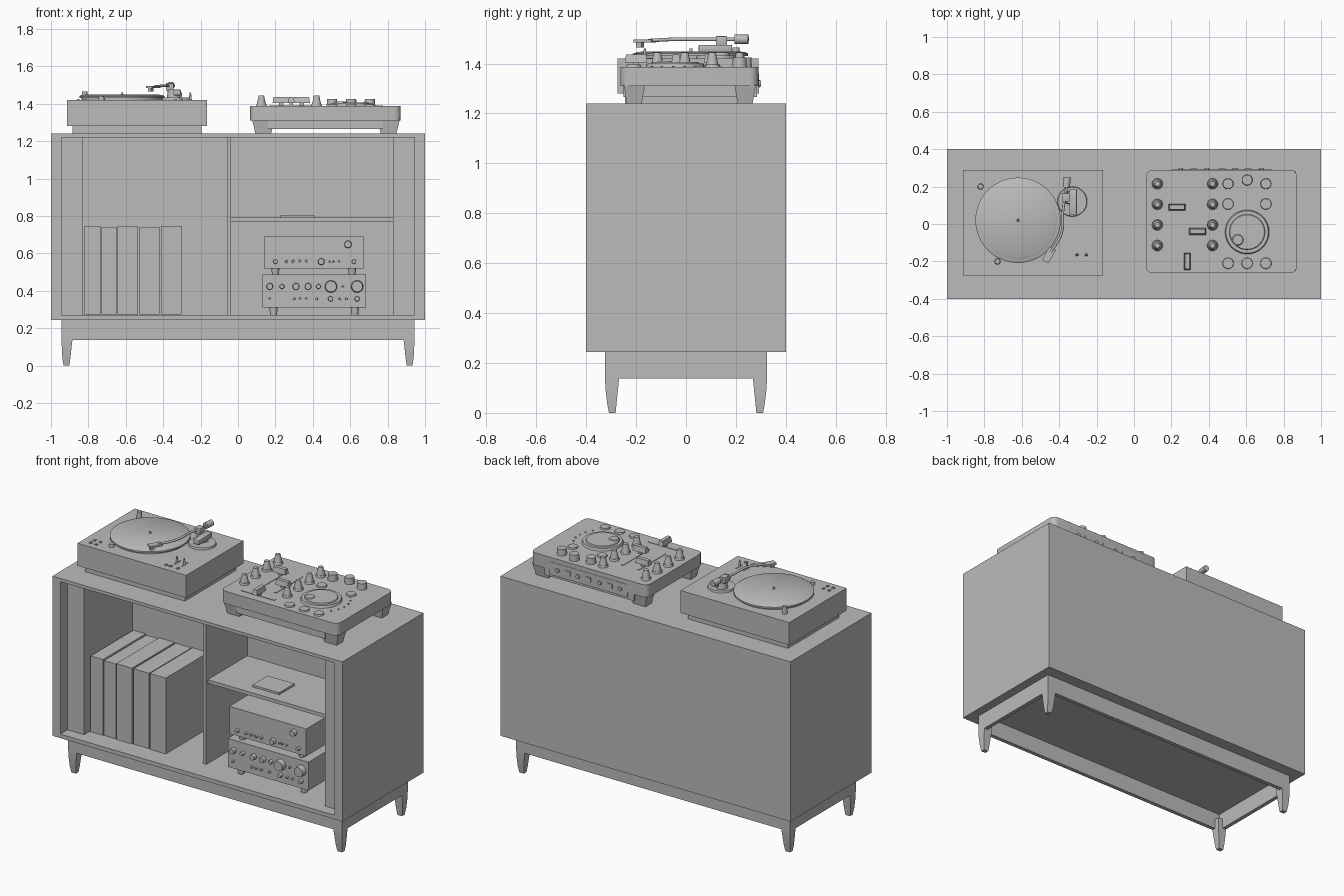
import bpy, bmesh, math
from mathutils import Matrix, Vector

if "Cube" in bpy.data.objects:
    bpy.data.objects.remove(bpy.data.objects["Cube"])

grey = bpy.data.materials.new("plain grey")
grey.diffuse_color = (0.5, 0.5, 0.5, 1)
grey.use_nodes = True
grey.node_tree.nodes["Principled BSDF"].inputs["Base Color"].default_value = grey.diffuse_color


class Part:
    """Collects simple solids and turns them into one named object."""
    def __init__(self):
        self.bm = bmesh.new()

    def box(self, x0, x1, y0, y1, z0, z1, bevel=0, vertical=False):
        r = bmesh.ops.create_cube(self.bm, size=1)
        for v in r["verts"]:
            v.co = ((x0 + x1) / 2 + v.co.x * (x1 - x0),
                    (y0 + y1) / 2 + v.co.y * (y1 - y0),
                    (z0 + z1) / 2 + v.co.z * (z1 - z0))
        if bevel:
            edges = {e for v in r["verts"] for e in v.link_edges}
            if vertical:
                edges = {e for e in edges
                         if abs(e.verts[0].co.z - e.verts[1].co.z) > 1e-4}
            bmesh.ops.bevel(self.bm, geom=list(edges), offset=bevel,
                            segments=4 if vertical else 2, profile=0.5, affect='EDGES')
        return self

    def cyl(self, p, r0, r1, h, axis=(0, 0, 1), n=24):
        d = Vector(axis).normalized()
        m = Matrix.Translation(Vector(p) + d * h / 2) @ d.to_track_quat('Z', 'Y').to_matrix().to_4x4()
        bmesh.ops.create_cone(self.bm, cap_ends=True, segments=n, radius1=r0,
                              radius2=r1, depth=h, matrix=m)
        return self

    def loft(self, rings):
        """Rings of (x0, x1, y0, y1, z) rectangles, joined and capped."""
        loops = [[self.bm.verts.new(c) for c in
                  ((a, c, z), (b, c, z), (b, d, z), (a, d, z))] for a, b, c, d, z in rings]
        for lo, hi in zip(loops, loops[1:]):
            for i in range(4):
                j = (i + 1) % 4
                self.bm.faces.new((lo[i], lo[j], hi[j], hi[i]))
        self.bm.faces.new(loops[0])
        self.bm.faces.new(loops[-1])
        return self

    def done(self, name):
        bmesh.ops.recalc_face_normals(self.bm, faces=self.bm.faces)
        me = bpy.data.meshes.new(name)
        self.bm.to_mesh(me)
        self.bm.free()
        me.materials.append(grey)
        ob = bpy.data.objects.new(name, me)
        bpy.context.collection.objects.link(ob)
        bpy.ops.object.select_all(action='DESELECT')
        ob.select_set(True)
        bpy.context.view_layer.objects.active = ob
        bpy.ops.object.shade_smooth_by_angle(angle=math.radians(35))
        return ob


# Cabinet shell with a thick back and recessed inner cheeks
c = Part().box(-1, 1, -.4, .4, .245, .27).box(-1, 1, -.4, .4, 1.22, 1.24)
c.box(-.945, .945, .145, .4, .27, 1.22)
for s in (-1, 1):
    a, b = sorted((s * .945, s))
    c.box(a, b, -.4, .4, .27, 1.22)
    a, b = sorted((s * .83, s * .945))
    c.box(a, b, -.33, .145, .27, 1.22)
c.done("cabinet")
Part().box(-.06, -.037, -.26, .145, .27, 1.22).done("divider")
Part().box(-.037, .83, -.245, .145, .771, .793).done("shelf")
Part().box(.225, .41, -.18, -.03, .793, .806).done("small_book")

# Skirt frame and tapered legs
k = Part()
for s in (-1, 1):
    a, b = sorted((s * .3, s * .325))
    k.box(-.943, .943, a, b, .138, .245)
    a, b = sorted((s * .918, s * .943))
    k.box(a, b, -.3, .3, .138, .245)
k.done("base_skirt")
legs = Part()
for sx in (-1, 1):
    for sy in (-1, 1):
        legs.loft([(sx * a, sx * b, sy * d, sy * e, z) for a, b, d, e, z in (
            (.902, .933, .282, .309, 0), (.896, .939, .278, .316, .04),
            (.891, .942, .273, .322, .09), (.885, .943, .268, .325, .138),
            (.885, .943, .268, .325, .2))])
legs.done("legs")

# Record sleeves, slightly uneven
rec = Part()
for i, (a, b, top) in enumerate(((-.82, -.735, .745), (-.73, -.648, .738), (-.643, -.535, .745),
                                 (-.527, -.42, .742), (-.412, -.302, .745))):
    rec.box(a, b, -.28 + .004 * (i % 2), .14, .272, top)
rec.done("record_sleeves")

# Two amplifiers with knobs
F = (0, -1, 0)


def amplifier(name, x0, x1, z0, z1, floor, knobs):
    p = Part().box(x0, x1, -.285, .1, z0, z1)
    for x in (x0 + .06, x1 - .06):
        for y in (-.24, .06):
            p.cyl((x, y, floor), .018, .022, z0 - floor)
    for z, r, xs in knobs:
        for x in xs:
            p.cyl((x, -.285, z), r, r * .88, .012 + r * .6, F, 20)
    p.done(name)


amplifier("upper_amplifier", .14, .67, .52, .69, .487, (
    (.648, .02, (.588,)), (.556, .012, (.2, .62)), (.556, .008, (.26, .295, .33, .365)),
    (.556, .018, (.445,)), (.556, .005, (.49, .51, .54))))
amplifier("lower_amplifier", .13, .685, .31, .487, .27, (
    (.423, .018, (.17, .31, .375)), (.423, .013, (.235, .43)), (.423, .033, (.497, .637)),
    (.423, .006, (.56,)), (.357, .007, (.17, .3, .33, .365, .42, .545, .58)),
    (.357, .014, (.495, .637))))

# Turntable: plinth, foot, platter
Part().box(-.915, -.165, -.275, .29, 1.28, 1.42).box(-.885, -.195, -.245, .26, 1.24, 1.28).done("turntable_plinth")
pl = Part()
for z, r0, r1, h in ((1.42, .215, .215, .01), (1.43, .228, .228, .01), (1.44, .228, .218, .006),
                     (1.446, .205, .2, .003), (1.449, .007, .005, .012)):
    pl.cyl((-.62, .02, z), r0, r1, h, n=64)
pl.done("platter")
bt = Part().cyl((-.82, .2, 1.42), .016, .014, .045).cyl((-.73, -.2, 1.42), .016, .014, .02)
for x in (-.855, -.815):
    for y in (-.19, -.23):
        bt.box(x - .007, x + .007, y - .007, y + .007, 1.42, 1.426)
for x in (-.335, -.305, -.255):
    bt.box(x - .008, x + .008, -.235, -.22, 1.42, 1.426)
for x in (-.305, -.255):
    bt.box(x - .003, x + .003, -.19, -.13, 1.42, 1.423).cyl((x, -.165, 1.42), .008, .004, .04, n=12)
bt.done("turntable_buttons")

# Tonearm: pivot, tube, counterweight, headshell
Part().cyl((-.33, .12, 1.42), .08, .077, .012, n=40).cyl((-.345, .14, 1.43), .035, .03, .045) \
    .box(-.345, -.305, .05, .185, 1.445, 1.475, .005).box(-.385, -.345, .12, .165, 1.47, 1.51, .004) \
    .cyl((-.362, .195, 1.497), .019, .019, .055, (.1, 1, 0)).done("tonearm_pivot")
cu = bpy.data.curves.new("tonearm_tube", 'CURVE')
cu.dimensions = '3D'
cu.bevel_depth = .007
cu.use_fill_caps = True
sp = cu.splines.new('BEZIER')
pts = ((-.358, .21, 1.497), (-.38, .07, 1.497), (-.388, -.05, 1.497), (-.445, -.15, 1.492))
sp.bezier_points.add(len(pts) - 1)
for bp, co in zip(sp.bezier_points, pts):
    bp.co = co
    bp.handle_left_type = bp.handle_right_type = 'AUTO'
cu.materials.append(grey)
bpy.context.collection.objects.link(bpy.data.objects.new("tonearm_tube", cu))
h = Part().box(-.02, .02, -.04, .04, -.006, .006).box(-.01, .01, -.035, -.01, -.025, -.006).done("headshell")
h.location = (-.455, -.165, 1.49)
h.rotation_euler.z = math.radians(-30)

# Mixer console: body, lower tray, feet
Part().box(.065, .87, -.263, .29, 1.31, 1.387, .035, True).done("console_body")
Part().box(.16, .775, -.25, .285, 1.265, 1.32).done("console_tray")
ft = Part()
for x in (.135, .805):
    for y in (-.207, .237):
        ft.loft([(x - a, x + a, y - b, y + b, z) for a, b, z in
                 ((.042, .03, 1.24), (.05, .036, 1.275), (.06, .043, 1.315))])
ft.done("console_feet")

# Console knobs, pads and jog wheel
kn = Part()
for x in (.125, .42):
    for y in (.215, .105, -.005, -.115):
        kn.cyl((x, y, 1.387), .029, .026, .012).cyl((x, y, 1.399), .024, .014, .046)
for x, y in ((.503, .215), (.605, .235), (.705, .215)):
    kn.cyl((x, y, 1.387), .029, .027, .038)
kn.done("console_knobs")
pads = Part()
for x, y in ((.503, .107), (.705, .107), (.503, -.21), (.605, -.21), (.705, -.21)):
    pads.cyl((x, y, 1.387), .03, .028, .009)
for i in range(6):
    a = math.radians(-35 + 16 * i)
    pads.cyl((.605 + .165 * math.cos(a), -.043 + .165 * math.sin(a), 1.387), .005, .005, .004, n=10)
pads.done("console_pads")
Part().cyl((.605, -.043, 1.387), .118, .113, .014, n=48).cyl((.605, -.043, 1.401), .095, .092, .006, n=48) \
    .cyl((.555, -.085, 1.407), .03, .026, .004).done("jog_wheel")

# Faders with their slots
fd = Part()
for x, y in ((.23, .09), (.34, -.04)):
    fd.box(x - .008, x + .008, -.12, .145, 1.387, 1.39)
    fd.box(x - .012, x + .012, y - .008, y + .008, 1.39, 1.41)
    fd.loft([(x - a, x + a, y - b, y + b, z) for a, b, z in ((.045, .018, 1.405), (.04, .012, 1.437))])
fd.box(.165, .395, -.208, -.192, 1.387, 1.39).box(.275, .295, -.21, -.19, 1.39, 1.41)
fd.loft([(.285 - a, .285 + a, -.2 - b, -.2 + b, z) for a, b, z in ((.018, .045, 1.405), (.012, .04, 1.437))])
fd.done("faders")

# Sockets on the back of the console
so = Part().box(.2, .74, .284, .292, 1.28, 1.36)
for i, x in enumerate((.25, .32, .39, .47, .54, .61, .68)):
    if i % 2:
        so.box(x - .018, x + .018, .29, .297, 1.305, 1.335)
    else:
        so.cyl((x, .29, 1.32), .013, .012, .01, (0, 1, 0), 16)
so.done("console_sockets")
